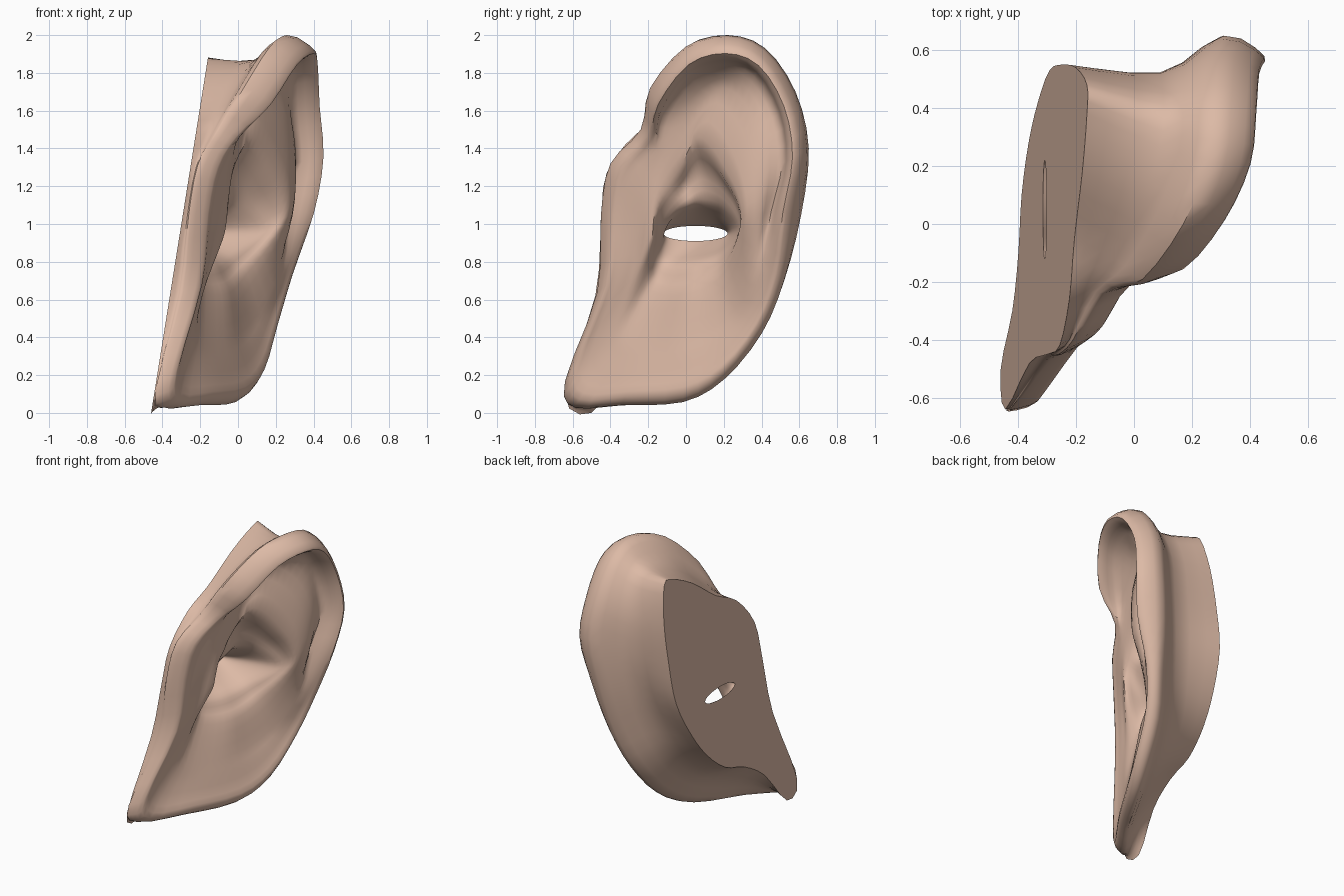
import bpy
import bmesh
import math
from mathutils import Vector

if "Cube" in bpy.data.objects:
    bpy.data.objects.remove(bpy.data.objects["Cube"], do_unlink=True)

CENTRE = Vector((0, 0.1, 1.1))
ROUND_STEPS = 3
ACROSS_STEPS = 3


def head_x(z):
    """Depth of the flat mounting face at height z."""
    return -0.46 + 0.16 * z


def spline(points, steps, closed):
    """Sample a Catmull-Rom curve that passes through the points."""
    count = len(points)

    def pick(i):
        return points[i % count] if closed else points[max(0, min(i, count - 1))]

    result = []
    for i in range(count if closed else count - 1):
        a, b, c, d = (pick(i + k) for k in (-1, 0, 1, 2))
        for s in range(steps):
            t = s / steps
            result.append(0.5 * (2 * b + (c - a) * t
                                 + (2 * a - 5 * b + 4 * c - d) * t ** 2
                                 + (3 * b - 3 * c + d - a) * t ** 3))
    if not closed:
        result.append(points[-1].copy())
    return result


def inset(point, distance, depth):
    """Move a point toward the middle of the ear and shift it in depth."""
    inward = CENTRE - point
    inward.x = 0
    return point + inward.normalized() * distance + Vector((depth, 0, 0))


def profile(points):
    return [Vector((x, y, z)) for y, z, x in points]


# Outer rim, from the top round the back, lobe and front edge
rim = profile([
    (.22, 2, .26), (.42, 1.93, .28), (.58, 1.7, .29), (.65, 1.4, .31),
    (.61, 1.05, .26), (.52, .7, .2), (.4, .42, .12), (.2, .18, .05),
    (-.02, .06, -.05), (-.34, .04, -.23), (-.59, .03, -.4),
    (-.64, .17, -.42), (-.47, .64, -.29), (-.45, 1.05, -.25),
    (-.4, 1.32, -.2), (-.24, 1.5, -.1), (-.19, 1.72, .03), (0, 1.94, .17)])
stations = len(rim)

# Outline of the flat mounting face
flat_edge = [Vector((head_x(z), y, z)) for y, z in [
    (.38, 1.86), (.48, 1.86), (.54, 1.62), (.55, 1.32), (.53, 1.05),
    (.42, .8), (.28, .6), (.1, .45), (-.1, .38), (-.3, .25), (-.5, 0),
    (-.64, .1), (-.48, .62), (-.45, 1), (-.42, 1.27), (-.26, 1.48),
    (-.05, 1.59), (.18, 1.76)]]

# Upper hollow, lobe and front flap
bowl = spline(profile([
    (.2, 1.72, .13), (.38, 1.5, .28), (.39, 1.05, .29), (.26, .55, .11),
    (-.04, .4, -.04), (-.33, .42, -.22), (-.27, .78, -.15),
    (-.2, 1.18, -.06), (-.02, 1.53, .02)]), 2, True)

# Ridge around the inner cavity
ridge = spline(profile([
    (.07, 1.46, .08), (.21, 1.29, .2), (.3, 1.04, .26), (.2, .74, .05),
    (0, .63, -.06), (-.2, .66, -.2), (-.18, .92, -.08),
    (-.15, 1.12, -.05), (-.03, 1.3, -.02)]), 2, True)

# Inner walls and floor of the cavity
shelf = spline(profile([
    (.1, 1.13, -.08), (.21, 1.09, -.01), (.28, .97, .11), (.18, .84, -.05),
    (.03, .79, -.13), (-.1, .79, -.21), (-.13, .9, -.23),
    (-.08, 1.03, -.14), (.02, 1.11, -.09)]), 2, True)

# Canal opening that passes through the mounting face
canal = []
for k in range(stations):
    angle = math.tau * k / stations
    z = 0.95 + 0.04 * math.cos(angle)
    canal.append(Vector((head_x(z), 0.05 + 0.17 * math.sin(angle), z)))

# Back of the ear, rim and cavity surfaces follow from the profiles
neck, crest, lip, groove, hollow, wall = [], [], [], [], [], []
for k in range(stations):
    gap = rim[k].x - flat_edge[k].x
    neck.append(inset(flat_edge[k].lerp(rim[k], 0.6), 0.18 * gap, 0))

    # The rim folds over at the top and back, and runs flat elsewhere
    if k < 5 or k > 15:
        crest.append(inset(rim[k], 0.08, 0.14))
        lip.append(inset(rim[k], 0.125, 0.1))
        groove.append(inset(rim[k], 0.16, 0))
    else:
        crest.append(inset(rim[k], 0.05, 0.09))
        lip.append(crest[k].lerp(bowl[k], 0.33))
        groove.append(crest[k].lerp(bowl[k], 0.66))

    dip = ridge[k].lerp(shelf[k], 0.5)
    if k < 4 or k > 15:
        dip.x -= 0.04
    hollow.append(dip)
    wall.append(shelf[k].lerp(canal[k], 0.5))

loops = [flat_edge, neck, rim, crest, lip, groove, bowl, ridge, hollow,
         shelf, wall, canal]
smooth_loops = [spline(loop, ROUND_STEPS, True) for loop in loops]
columns = [spline(list(column), ACROSS_STEPS, False)
           for column in zip(*smooth_loops)]

# Skin the columns into one closed surface
bm = bmesh.new()
grid = [[bm.verts.new(p) for p in column] for column in columns]
for i, column in enumerate(grid):
    following = grid[(i + 1) % len(grid)]
    for j in range(len(column)):
        n = (j + 1) % len(column)
        bm.faces.new((column[j], following[j], following[n], column[n]))
bmesh.ops.recalc_face_normals(bm, faces=bm.faces)

mesh = bpy.data.meshes.new("ear")
bm.to_mesh(mesh)
bm.free()
ear = bpy.data.objects.new("ear", mesh)
bpy.context.collection.objects.link(ear)

# Skin material
skin = bpy.data.materials.new("skin")
skin.use_nodes = True
colour = (0.72, 0.49, 0.38, 1)
skin.diffuse_color = colour
shader = next(n for n in skin.node_tree.nodes if n.type == "BSDF_PRINCIPLED")
shader.inputs["Base Color"].default_value = colour
shader.inputs["Roughness"].default_value = 0.7
mesh.materials.append(skin)

bpy.ops.object.select_all(action="DESELECT")
ear.select_set(True)
bpy.context.view_layer.objects.active = ear
bpy.ops.object.shade_smooth_by_angle(angle=math.radians(50))
